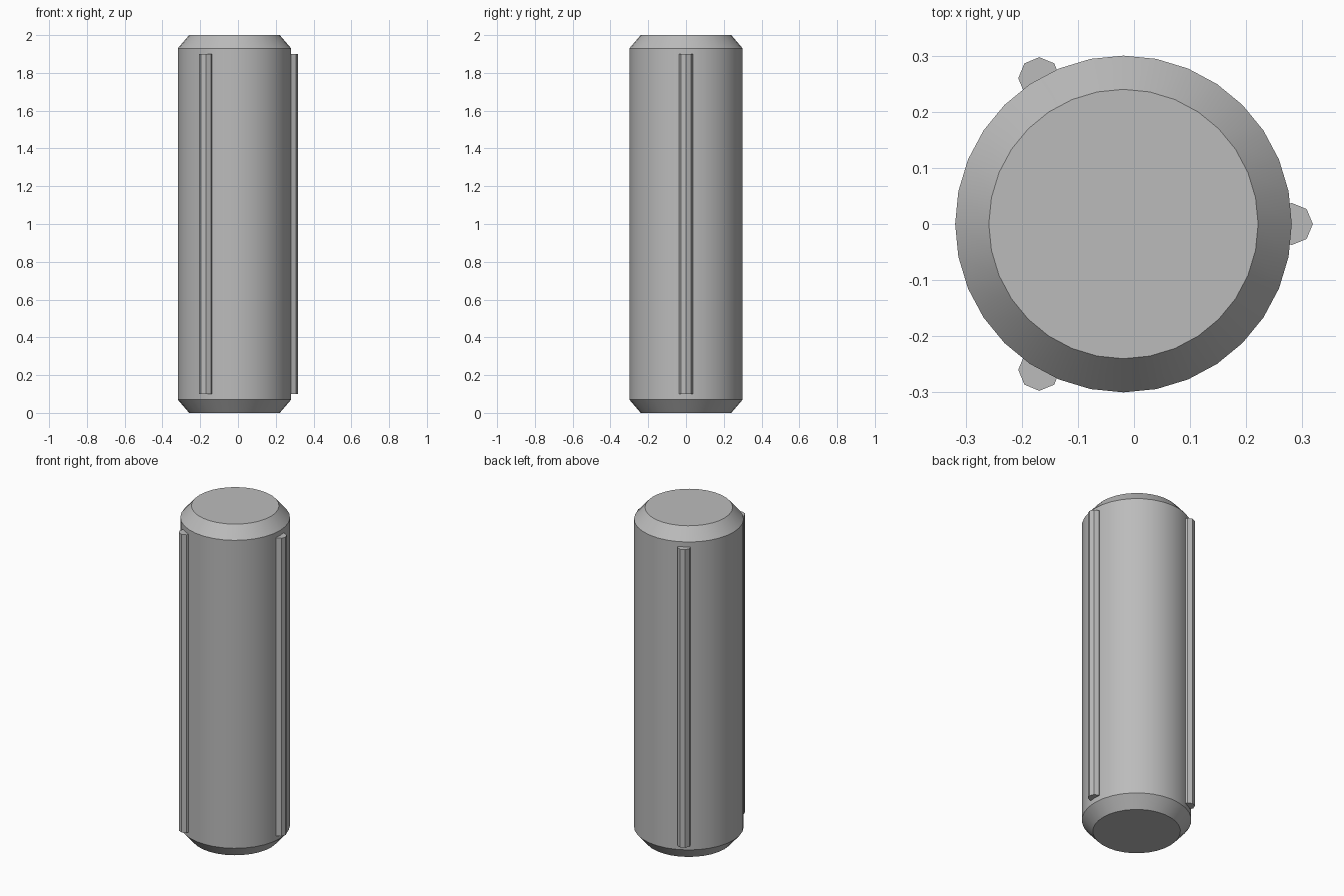
import bpy
import math

if "Cube" in bpy.data.objects:
    bpy.data.objects.remove(bpy.data.objects["Cube"], do_unlink=True)

RADIUS, RIB_RADIUS, CENTRE_X = 0.30, 0.0375, -0.01875

grey = bpy.data.materials.new("plain grey")
grey.use_nodes = True
colour = (0.5, 0.5, 0.5, 1)
grey.diffuse_color = colour
grey.node_tree.nodes["Principled BSDF"].inputs["Base Color"].default_value = colour


def lathe(name, profile, sides, x, y):
    """Closed solid of revolution from (radius, height) points."""
    verts = [(r * math.cos(2 * math.pi * i / sides),
              r * math.sin(2 * math.pi * i / sides), z)
             for r, z in profile for i in range(sides)]
    faces = [(k * sides + i, k * sides + (i + 1) % sides,
              (k + 1) * sides + (i + 1) % sides, (k + 1) * sides + i)
             for k in range(len(profile) - 1) for i in range(sides)]
    last = (len(profile) - 1) * sides
    faces += [tuple(reversed(range(sides))), tuple(range(last, last + sides))]
    mesh = bpy.data.meshes.new(name)
    mesh.from_pydata(verts, [], faces)
    mesh.materials.append(grey)
    obj = bpy.data.objects.new(name, mesh)
    obj.location = (x, y, 0)
    bpy.context.collection.objects.link(obj)
    return obj


# Main pin with chamfered ends
pin = lathe("pin_body", [(0.24, 0), (RADIUS, 0.07), (RADIUS, 1.93), (0.24, 2)],
            32, CENTRE_X, 0)
bpy.ops.object.select_all(action="DESELECT")
pin.select_set(True)
bpy.context.view_layer.objects.active = pin
bpy.ops.object.shade_smooth_by_angle(angle=math.radians(30))

# Three octagonal ribs half sunk into the pin
for name, degrees in (("left_rib", 0), ("back_rib", 120), ("front_rib", 240)):
    angle = math.radians(degrees)
    lathe(name, [(RIB_RADIUS, 0.1), (RIB_RADIUS, 1.9)], 8,
          CENTRE_X + RADIUS * math.cos(angle), RADIUS * math.sin(angle))
